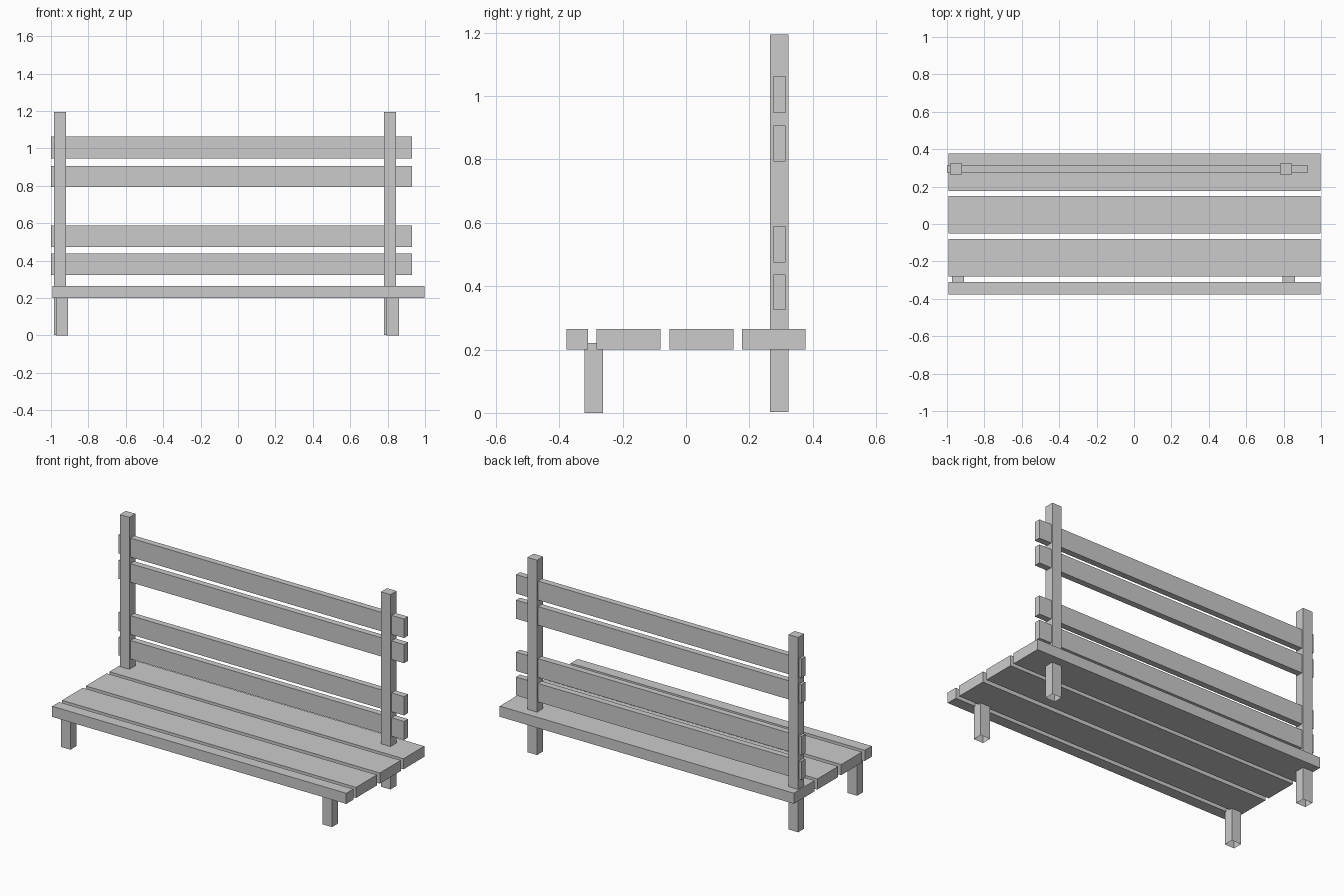
import bpy, bmesh

if "Cube" in bpy.data.objects:
    bpy.data.objects.remove(bpy.data.objects["Cube"])


def box(name, x, y, z, open_bottom=False):
    """Box spanning the given (min, max) ranges, optionally without its underside."""
    bm = bmesh.new()
    bmesh.ops.create_cube(bm, size=1)
    for v in bm.verts:
        v.co = [r[0] + (c + 0.5) * (r[1] - r[0]) for c, r in zip(v.co, (x, y, z))]
    if open_bottom:
        bm.normal_update()
        under = [f for f in bm.faces if f.normal.z < -0.5]
        bmesh.ops.delete(bm, geom=under, context='FACES_ONLY')
    mesh = bpy.data.meshes.new(name)
    bm.to_mesh(mesh)
    bm.free()
    obj = bpy.data.objects.new(name, mesh)
    bpy.context.collection.objects.link(obj)
    return obj


# Seat planks: narrow front strip and three wide boards
for y in ((-0.377, -0.309), (-0.282, -0.081), (-0.052, 0.15), (0.176, 0.377)):
    box("seat_plank", (-0.993, 0.996), y, (0.2, 0.265))

# Backrest slats: two pairs passing through the posts
for z in ((0.324, 0.437), (0.474, 0.589), (0.793, 0.907), (0.947, 1.063)):
    box("back_slat", (-1.0, 0.93), (0.276, 0.314), z)

# Rear posts and short front legs, hollow at the foot
for x in (-0.985, 0.781):
    box("rear_post", (x, x + 0.065), (0.265, 0.323), (0.003, 1.194), True)
for x in (-0.974, 0.795):
    box("front_leg", (x, x + 0.065), (-0.32, -0.262), (0.0, 0.22), True)
